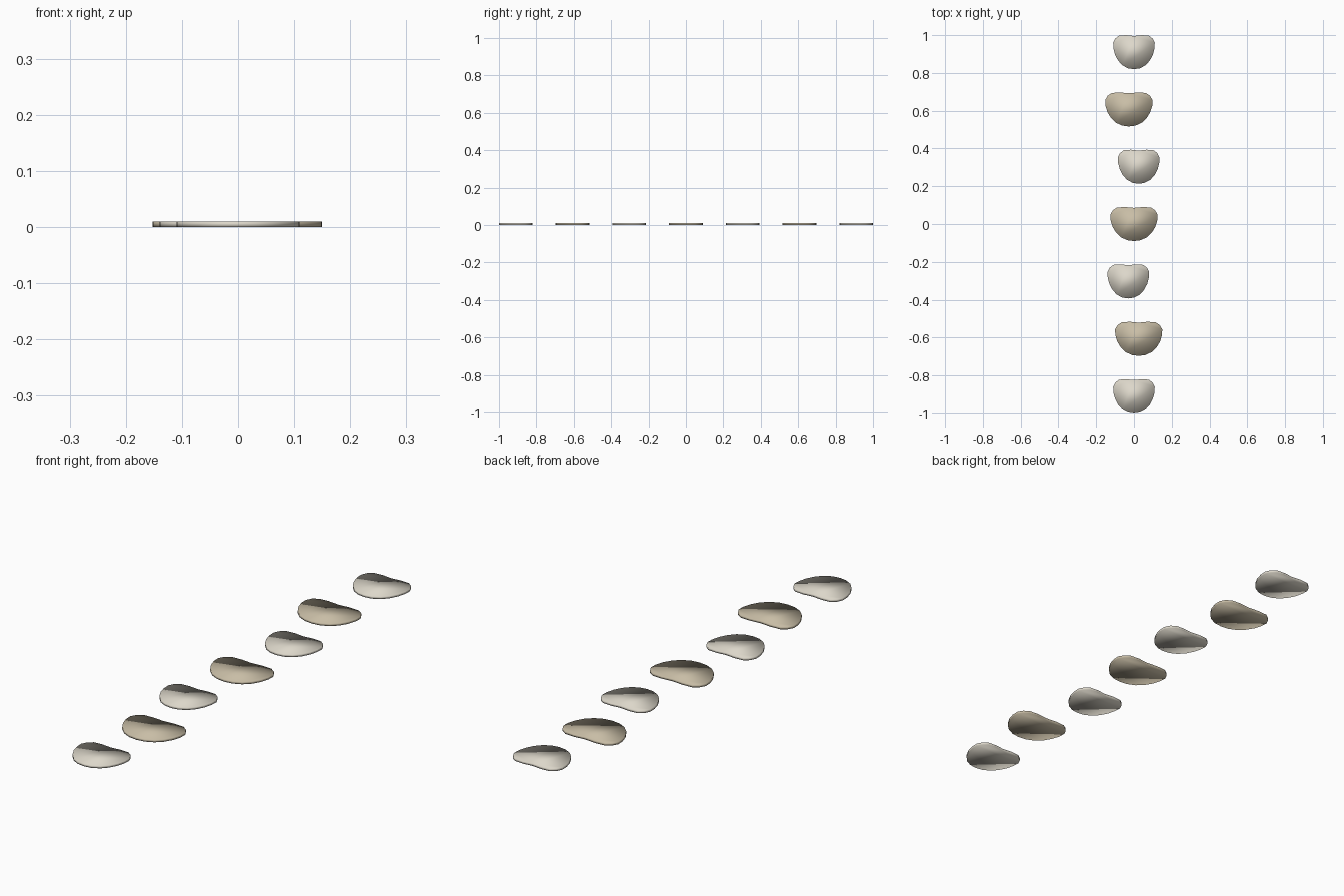
import bpy, bmesh

if "Cube" in bpy.data.objects:
    bpy.data.objects.remove(bpy.data.objects["Cube"])

THICK = 0.01
# right half of the stone outline (fraction of half-width / half-depth), back to front
HALF = [(0.38, 1.0), (0.72, 0.97), (0.90, 0.80), (1.0, 0.55), (0.99, 0.22),
        (0.91, -0.15), (0.76, -0.5), (0.55, -0.78), (0.28, -0.95)]
OUTLINE = ([(0, 0.95)] + HALF + [(0, -1.0)] + [(-x, y) for x, y in reversed(HALF)])


def material(name, color):
    m = bpy.data.materials.new(name)
    m.diffuse_color = color
    m.use_nodes = True
    m.node_tree.nodes["Principled BSDF"].inputs["Base Color"].default_value = m.diffuse_color
    return m


light = material("light_stone", (0.72, 0.68, 0.59, 1))
tan = material("tan_stone", (0.58, 0.51, 0.38, 1))


def stone(name, cx, cy, hw, hd, mat):
    bm = bmesh.new()
    verts = [bm.verts.new((x * hw, y * hd, 0)) for x, y in reversed(OUTLINE)]
    base = bm.faces.new(verts)
    ext = bmesh.ops.extrude_face_region(bm, geom=[base], use_keep_orig=True)
    top = [v for v in ext["geom"] if isinstance(v, bmesh.types.BMVert)]
    bmesh.ops.translate(bm, verts=top, vec=(0, 0, THICK))
    bmesh.ops.recalc_face_normals(bm, faces=bm.faces)
    for f in bm.faces:
        f.smooth = True
    me = bpy.data.meshes.new(name)
    bm.to_mesh(me)
    bm.free()
    me.materials.append(mat)
    ob = bpy.data.objects.new(name, me)
    ob.location = (cx, cy, 0)
    bpy.context.collection.objects.link(ob)


# winding row of stones, alternating narrow light and wide tan
OFFSETS = [0, 0.025, -0.03, 0, 0.025, -0.027, 0]
for i, cx in enumerate(OFFSETS):
    wide = i % 2
    stone(f"stepping_stone_{i + 1}", cx, -0.91 + i * 0.91 / 3,
          0.125 if wide else 0.11, 0.09, tan if wide else light)
